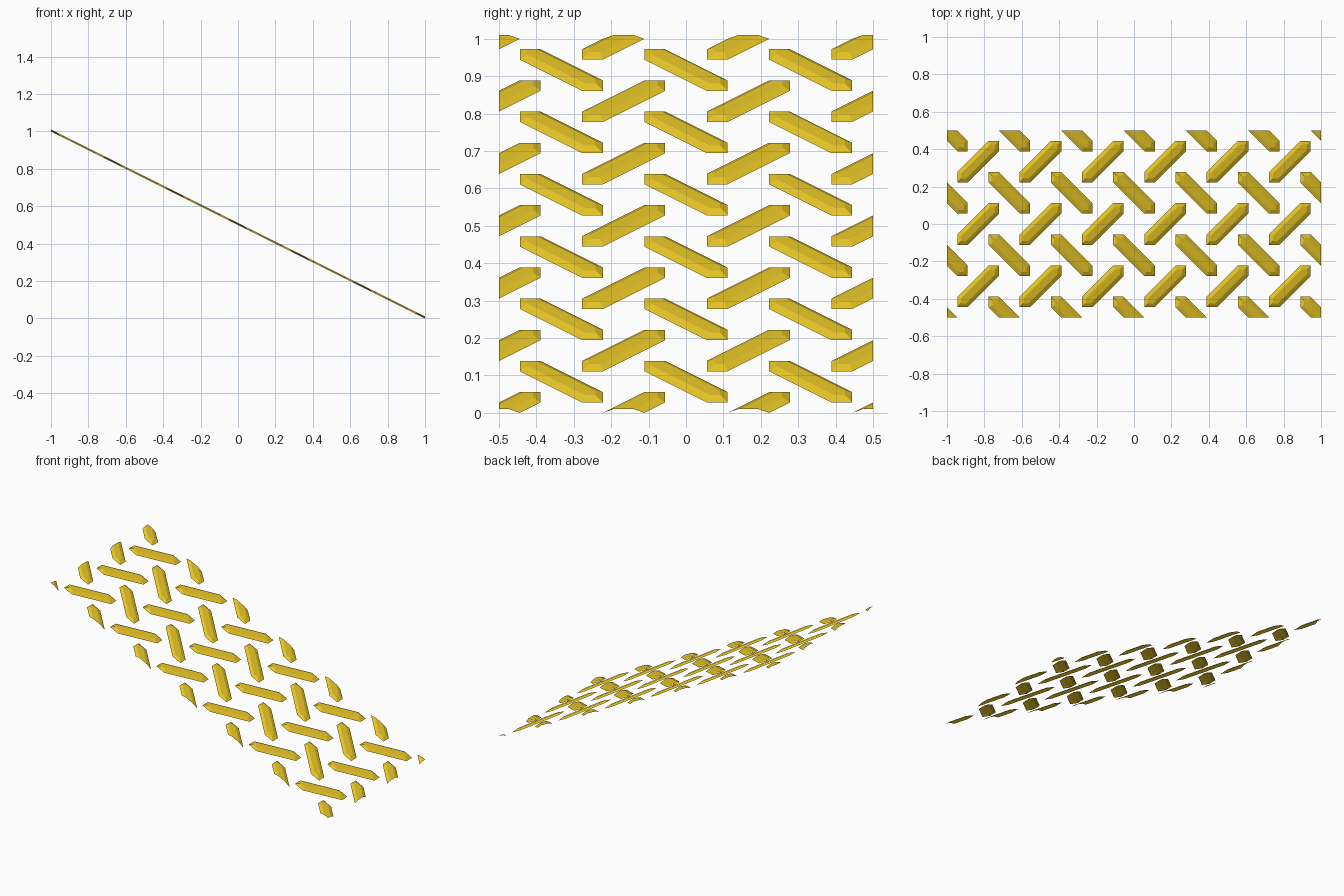
import bpy, bmesh
from mathutils import Vector

if "Cube" in bpy.data.objects:
    bpy.data.objects.remove(bpy.data.objects["Cube"])

U = 1 / 18      # pattern unit: bars repeat every 6 units
H = 0.01        # bar height above the slope
D = 0.36        # bevel inset in pattern units


def hexagon(tip, half, flip):
    # pointed bar outline running diagonally, tips square to the axes
    pts = [(tip, tip), (tip - half, tip), (-tip, half - tip),
           (-tip, -tip), (half - tip, -tip), (tip, tip - half)]
    return [(x * flip * U, y * U) for x, y in pts]


def add_bar(bm, cx, cy, flip):
    # open-bottomed bar with bevelled sides and a flat top
    low = [bm.verts.new((cx + x, cy + y, 0)) for x, y in hexagon(2, 1, flip)]
    top = [bm.verts.new((cx + x, cy + y, H))
           for x, y in hexagon(2 - D, 1 - 1.414 * D, flip)]
    bm.faces.new(top)
    for i in range(6):
        j = (i + 1) % 6
        bm.faces.new((low[i], low[j], top[j], top[i]))


def make_treads(name, xs, ys, flip):
    bm = bmesh.new()
    for cx in xs:
        for cy in ys:
            add_bar(bm, cx, cy, flip)
    if flip < 0:
        bmesh.ops.reverse_faces(bm, faces=bm.faces[:])
    # trim to the ramp rectangle
    for n, lim in (((1, 0, 0), 1), ((-1, 0, 0), 1), ((0, 1, 0), .5), ((0, -1, 0), .5)):
        n = Vector(n)
        bmesh.ops.bisect_plane(bm, geom=bm.verts[:] + bm.edges[:] + bm.faces[:],
                               plane_co=n * lim, plane_no=n, clear_outer=True)
    # tilt onto the slope
    for v in bm.verts:
        v.co.z += 0.5 - v.co.x / 2
    me = bpy.data.meshes.new(name)
    bm.to_mesh(me)
    bm.free()
    ob = bpy.data.objects.new(name, me)
    bpy.context.collection.objects.link(ob)
    me.materials.append(mat)


mat = bpy.data.materials.new("yellow")
mat.diffuse_color = (0.83, 0.58, 0.02, 1)
mat.use_nodes = True
mat.node_tree.nodes["Principled BSDF"].inputs["Base Color"].default_value = mat.diffuse_color

# rising bars, then falling bars offset by half a step
make_treads("rising_treads", [-5 / 6 + k / 3 for k in range(6)],
            [-1 / 3, 0, 1 / 3], 1)
make_treads("falling_treads", [-1 + k / 3 for k in range(7)],
            [-.5, -1 / 6, 1 / 6, .5], -1)
